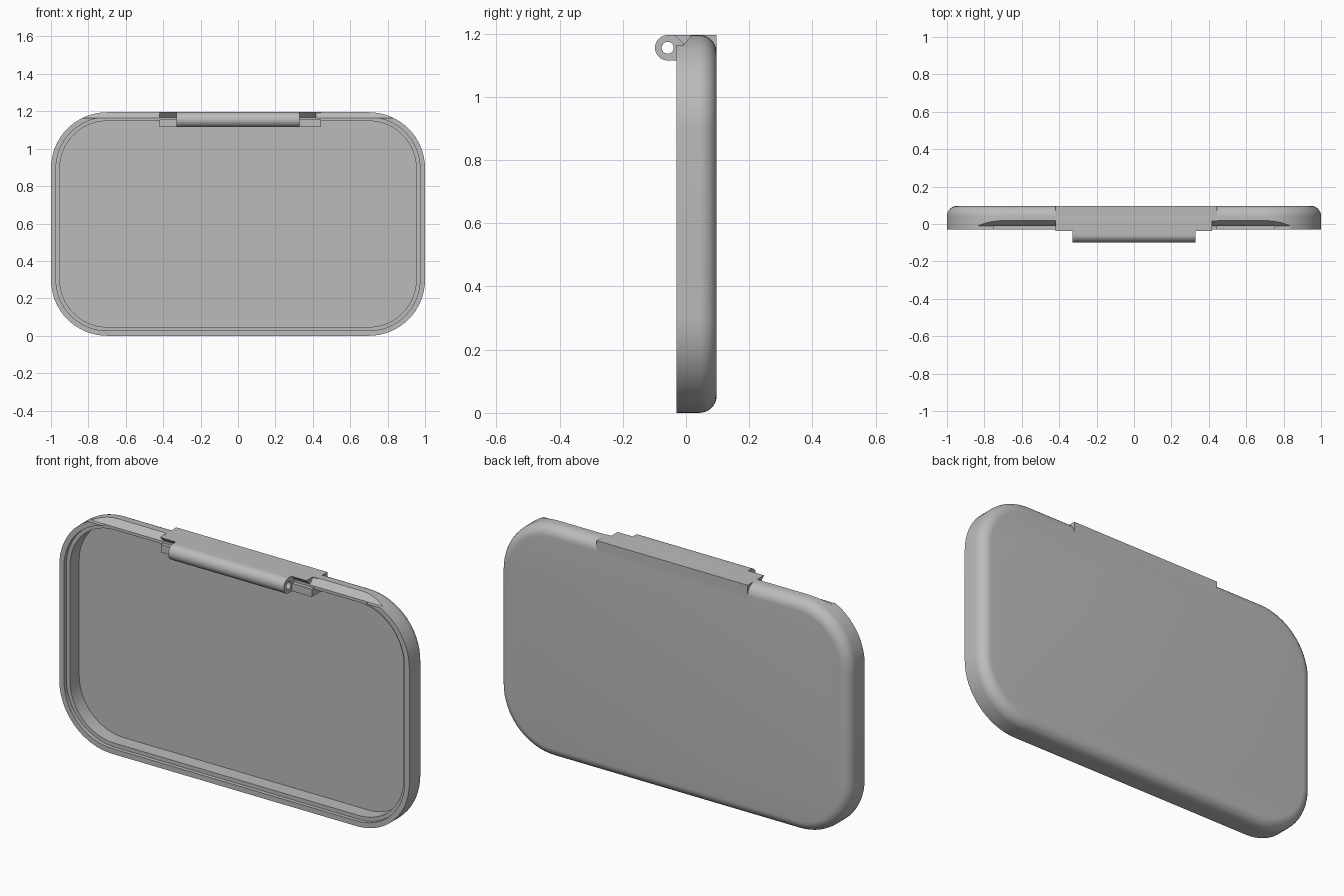
import bpy, bmesh, math

if "Cube" in bpy.data.objects:
    bpy.data.objects.remove(bpy.data.objects["Cube"], do_unlink=True)

grey = bpy.data.materials.new("plain_grey")
grey.use_nodes = True
COLOUR = (0.5, 0.5, 0.5, 1)
grey.diffuse_color = COLOUR
grey.node_tree.nodes["Principled BSDF"].inputs["Base Color"].default_value = COLOUR

HEIGHT, RADIUS = 1.195, 0.3
FRONT, BACK, FILLET = -0.03, 0.097, 0.055


def finish(name, bm):
    bmesh.ops.recalc_face_normals(bm, faces=bm.faces[:])
    mesh = bpy.data.meshes.new(name)
    bm.to_mesh(mesh)
    bm.free()
    mesh.materials.append(grey)
    obj = bpy.data.objects.new(name, mesh)
    bpy.context.collection.objects.link(obj)
    return obj


def prism(name, profile, x0, x1):
    """Extrude a (y, z) profile along x."""
    bm = bmesh.new()
    face = bm.faces.new([bm.verts.new((x0, y, z)) for y, z in profile])
    moved = bmesh.ops.extrude_face_region(bm, geom=[face])["geom"]
    verts = [v for v in moved if isinstance(v, bmesh.types.BMVert)]
    bmesh.ops.translate(bm, verts=verts, vec=(x1 - x0, 0, 0))
    return finish(name, bm)


def arc(cy, cz, r, start, end, steps):
    angles = [math.radians(start + (end - start) * i / steps) for i in range(steps + 1)]
    return [(cy + r * math.cos(a), cz + r * math.sin(a)) for a in angles]


def cut(obj, cutter):
    mod = obj.modifiers.new("cut", "BOOLEAN")
    mod.object = cutter
    mod.solver = "EXACT"
    cutter.hide_render = True
    cutter.hide_viewport = True
    cutter.display_type = "WIRE"


def smooth(obj):
    bpy.ops.object.select_all(action="DESELECT")
    obj.select_set(True)
    bpy.context.view_layer.objects.active = obj
    bpy.ops.object.shade_smooth_by_angle(angle=math.radians(30))


def rounded_loop(bm, inset, y, steps=16):
    r = RADIUS - inset
    points = []
    for sx, sz, start in ((1, 1, 0), (-1, 1, 90), (-1, -1, 180), (1, -1, 270)):
        cx = sx * (1 - RADIUS)
        cz = HEIGHT / 2 + sz * (HEIGHT / 2 - RADIUS)
        points += arc(cx, cz, r, start, start + 90, steps)
    return [bm.verts.new((x, y, z)) for x, z in points]


# Tray shell: inner floor, stepped rim, outer wall, rounded back edge
sections = [(0.047, 0.065), (0.047, -0.01), (0.027, -0.01), (0.027, FRONT), (0, FRONT)]
for i in range(9):
    a = math.radians(90 * i / 8)
    sections.append((FILLET * (1 - math.cos(a)), BACK - FILLET * (1 - math.sin(a))))
bm = bmesh.new()
loops = [rounded_loop(bm, inset, y) for inset, y in sections]
for a, b in zip(loops, loops[1:]):
    for i in range(len(a)):
        j = (i + 1) % len(a)
        bm.faces.new((a[i], a[j], b[j], b[i]))
bm.faces.new(loops[0])
bm.faces.new(loops[-1])
tray = finish("tray_shell", bm)
smooth(tray)

# Sloped clearance along the top rim
clearance = prism("rim_clearance_cutter",
                  [(-0.06, 1.163), (-0.01, 1.163), (0.028, 1.206), (-0.06, 1.206)], -1.1, 1.1)
cut(tray, clearance)

# Hinge mount with an undercut top lip, and its wider right-hand end
LOW = 1.115
prism("hinge_mount", [(BACK, LOW), (BACK, HEIGHT), (-0.037, HEIGHT), (-0.01, 1.168),
                      (-0.01, 1.155), (FRONT, 1.155), (FRONT, LOW)], -0.42, 0.417)
prism("hinge_mount_end", [(BACK, LOW), (BACK, HEIGHT), (0.015, HEIGHT),
                          (0.015, 1.155), (FRONT, 1.155), (FRONT, LOW)], 0.417, 0.443)

# Hinge barrel with a pin hole
mid = (LOW + HEIGHT) / 2
barrel = prism("hinge_barrel",
               arc(-0.058, mid, 0.04, 90, 270, 20) + [(-0.005, LOW), (-0.005, HEIGHT)],
               -0.33, 0.33)
smooth(barrel)
hole = prism("pin_hole_cutter", arc(-0.058, mid, 0.019, 0, 345, 23), -0.4, 0.4)
cut(barrel, hole)
